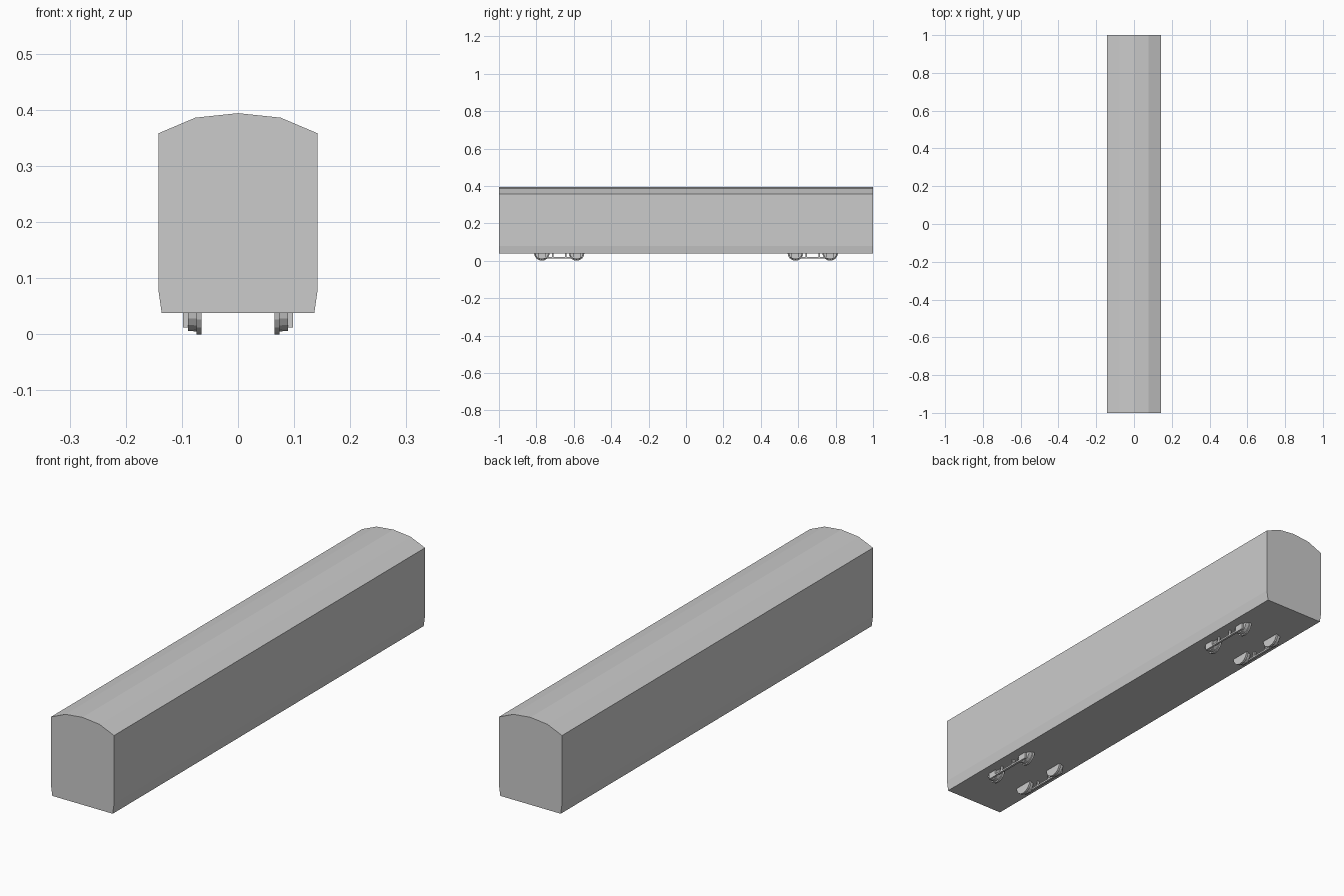
import bpy, bmesh, math
from mathutils import Matrix

if "Cube" in bpy.data.objects:
    bpy.data.objects.remove(bpy.data.objects["Cube"])


def finish(bm, name):
    bmesh.ops.recalc_face_normals(bm, faces=bm.faces)
    me = bpy.data.meshes.new(name)
    bm.to_mesh(me)
    bm.free()
    ob = bpy.data.objects.new(name, me)
    bpy.context.collection.objects.link(ob)
    return ob


def box(name, x, y, z):
    bm = bmesh.new()
    mid = [(a + b) / 2 for a, b in (x, y, z)]
    size = [b - a for a, b in (x, y, z)]
    m = Matrix.Translation(mid) @ Matrix.Diagonal((*size, 1))
    bmesh.ops.create_cube(bm, size=1, matrix=m)
    return finish(bm, name)


def wheel(name, side, y, z, steps, sides=16):
    # stepped wheel turned around the x axis; steps are (x, radius)
    bm = bmesh.new()
    rings = []
    for x, r in steps:
        rings.append([bm.verts.new((side * x,
                                    y + r * math.sin(2 * math.pi * i / sides),
                                    z - r * math.cos(2 * math.pi * i / sides)))
                      for i in range(sides)])
    for a, b in zip(rings, rings[1:]):
        for i in range(sides):
            j = (i + 1) % sides
            bm.faces.new((a[i], a[j], b[j], b[i]))
    bm.faces.new(rings[0])
    bm.faces.new(rings[-1])
    return finish(bm, name)


# Carriage body: arched roof, upright walls, tapered sill
half = [(0.136, 0.038), (0.142, 0.08), (0.142, 0.358), (0.076, 0.386)]
profile = half + [(0, 0.394)] + [(-x, z) for x, z in reversed(half)]
bm = bmesh.new()
face = bm.faces.new([bm.verts.new((x, -1, z)) for x, z in profile])
ext = bmesh.ops.extrude_face_region(bm, geom=[face])
bmesh.ops.translate(bm, vec=(0, 2, 0),
                    verts=[v for v in ext["geom"] if isinstance(v, bmesh.types.BMVert)])
finish(bm, "carriage_body")

# Two bogies, each with two wheels and a side frame per side
R = 0.042
for end in (-1, 1):
    c = end * 0.678
    for side in (-1, 1):
        x_in, x_out = sorted((side * 0.089, side * 0.098))
        for d in (-0.093, 0.093):
            wheel("wheel", side, c + d, R,
                  [(0.065, R), (0.074, R), (0.074, R - 0.005), (0.089, R - 0.006)])
            # Axle box hanging outside the wheel
            box("axle_box", (x_in, x_out), (c + d - 0.02, c + d + 0.02), (0.012, 0.045))
        # Lower tie bar and its posts
        box("tie_bar", (x_in, x_out), (c - 0.09, c + 0.09), (0.013, 0.020))
        for d in (-0.035, 0.035):
            box("frame_post", (x_in, x_out), (c + d - 0.004, c + d + 0.004), (0.016, 0.045))
